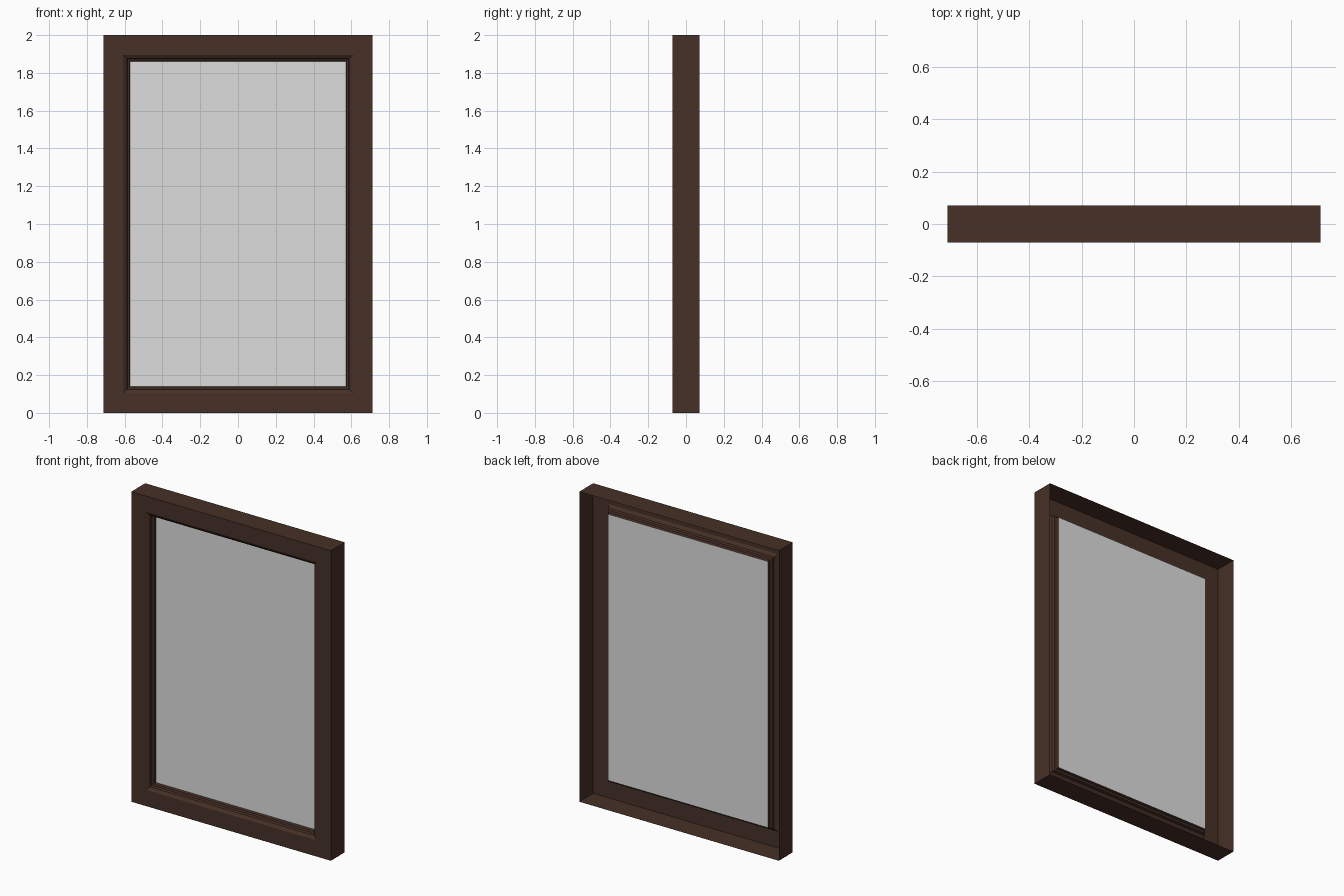
import bpy

cube = bpy.data.objects.get("Cube")
if cube:
    bpy.data.objects.remove(cube)

HALF_W, HEIGHT = 0.712, 2.0


def make_material(name, rgb):
    mat = bpy.data.materials.new(name)
    mat.use_nodes = True
    mat.diffuse_color = (*rgb, 1)
    mat.node_tree.nodes["Principled BSDF"].inputs["Base Color"].default_value = (*rgb, 1)
    return mat


def make_object(name, verts, faces, mat):
    mesh = bpy.data.meshes.new(name)
    mesh.from_pydata(verts, [], faces)
    mesh.materials.append(mat)
    mesh.update()
    obj = bpy.data.objects.new(name, mesh)
    bpy.context.collection.objects.link(obj)
    return obj


def ring(inset, y):
    """Rectangle inset from the outer edge, counter-clockwise from the front."""
    x, low, high = HALF_W - inset, inset, HEIGHT - inset
    return [(-x, y, low), (x, y, low), (x, y, high), (-x, y, high)]


def sweep(name, profile, mat):
    """Mitred moulding: the (inset, y) profile carried round the rectangle."""
    verts = [v for point in profile for v in ring(*point)]
    faces = []
    for r in range(len(profile) - 1):
        for i in range(4):
            a, b = r * 4 + i, r * 4 + (i + 1) % 4
            faces.append((a, b, b + 4, a + 4))
    return make_object(name, verts, faces, mat)


wood = make_material("dark brown wood", (0.063, 0.030, 0.020))
glass = make_material("pale grey glass", (0.73, 0.73, 0.73))

# Open-backed frame: outer wall, front face, chamfer, step and glazing lip
sweep("window_frame", [
    (0, 0.071), (0, -0.071), (0.104, -0.071), (0.124, -0.058),
    (0.127, -0.040), (0.138, -0.036), (0.141, -0.018),
], wood)

# Glass pane closing the opening
make_object("glass_pane", ring(0.141, -0.018), [(0, 1, 2, 3)], glass)
